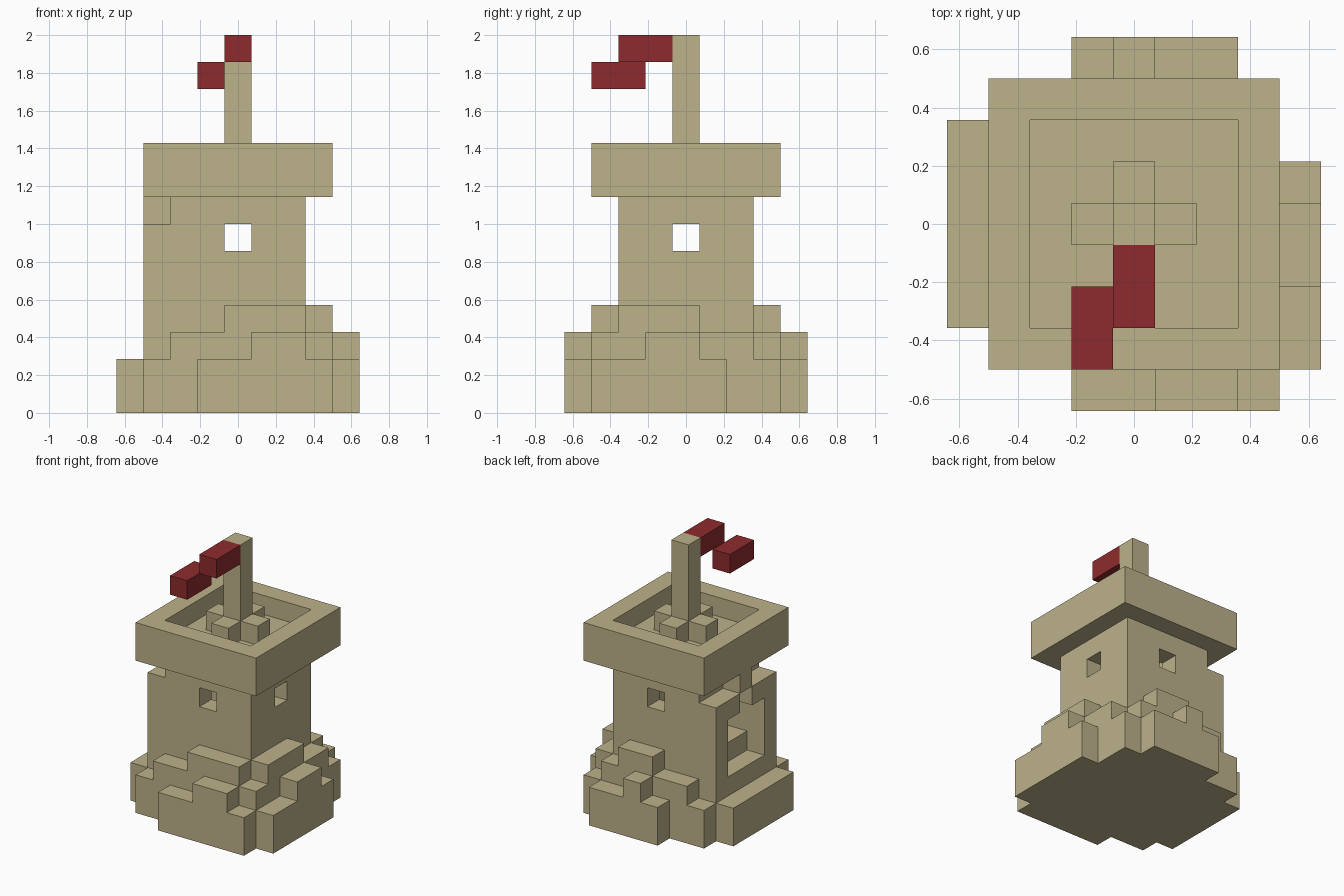
import bpy
import bmesh
import math
from mathutils import Vector

U = 1 / 7  # edge length of one block

cube = bpy.data.objects.get("Cube")
if cube:
    bpy.data.objects.remove(cube, do_unlink=True)


def make_material(name, colour):
    mat = bpy.data.materials.new(name)
    mat.use_nodes = True
    mat.diffuse_color = colour
    mat.node_tree.nodes["Principled BSDF"].inputs["Base Color"].default_value = colour
    return mat


stone = make_material("sandstone", (0.51, 0.445, 0.258, 1))
red = make_material("flag red", (0.27, 0.024, 0.026, 1))


def box(xs, ys, zs):
    """Set of block cells, each range given as inclusive (first, last)."""
    spans = [range(a, b + 1) for a, b in (xs, ys, zs)]
    return {(x, y, z) for x in spans[0] for y in spans[1] for z in spans[2]}


def build(name, cells, mat):
    """Mesh the outer skin of a set of blocks and merge its flat faces."""
    bm = bmesh.new()
    for cell in cells:
        centre = Vector(cell) + Vector((0, 0, 0.5))
        for axis in range(3):
            for sign in (-1, 1):
                n = Vector((0, 0, 0))
                n[axis] = sign
                if tuple(int(a + b) for a, b in zip(cell, n)) in cells:
                    continue
                s = Vector((0, 0, 0))
                s[(axis + 1) % 3] = 1
                t = n.cross(s)
                corners = [s + t, t - s, -s - t, s - t]
                bm.faces.new([bm.verts.new((centre + (n + c) / 2) * U) for c in corners])
    bmesh.ops.remove_doubles(bm, verts=bm.verts, dist=U / 100)
    bmesh.ops.dissolve_limit(bm, angle_limit=math.radians(1),
                             verts=bm.verts, edges=bm.edges)
    mesh = bpy.data.meshes.new(name)
    bm.to_mesh(mesh)
    bm.free()
    mesh.materials.append(mat)
    obj = bpy.data.objects.new(name, mesh)
    bpy.context.collection.objects.link(obj)
    return obj


# Rocky base: block heights, rows from back to front, columns along x
HEIGHTS = [
    "...2322..",
    ".2334432.",
    "23444443.",
    "234444432",
    "234444443",
    "234444443",
    "234444442",
    ".23344432",
    "...22332.",
]
base = set()
for row, line in enumerate(HEIGHTS):
    for col, h in enumerate(line):
        if h != ".":
            base |= box((col - 4, col - 4), (4 - row, 4 - row), (0, int(h) - 1))
build("rocky_base", base, stone)

# Arched opening shared by the wall and the door frame
doorway = box((-3, -2), (-1, 1), (3, 5)) | box((-3, -2), (0, 0), (6, 6))

# Hollow tower with a window in each side
walls = box((-2, 2), (-2, 2), (4, 7)) - box((-1, 1), (-1, 1), (4, 7))
windows = box((-2, 2), (0, 0), (6, 6)) | box((0, 0), (-2, 2), (6, 6))
build("tower_walls", walls - windows - doorway, stone)

# Door frame with a raised keystone
frame = box((-3, -3), (-2, 2), (3, 6)) | box((-3, -3), (0, 0), (7, 7))
build("door_frame", frame - doorway, stone)

# Overhanging roof deck with a parapet round it
deck = box((-3, 3), (-3, 3), (8, 8))
parapet = box((-3, 3), (-3, 3), (9, 9)) - box((-2, 2), (-2, 2), (9, 9))
build("roof_parapet", deck | parapet, stone)

# Flagpole with a cross-shaped foot
foot = box((-1, 1), (0, 0), (9, 9)) | box((0, 0), (-1, 1), (9, 9))
build("flagpole", foot | box((0, 0), (0, 0), (9, 13)), stone)

# Flag in two offset pieces
build("flag_inner", box((0, 0), (-2, -1), (13, 13)), red)
build("flag_outer", box((-1, -1), (-3, -2), (12, 12)), red)
